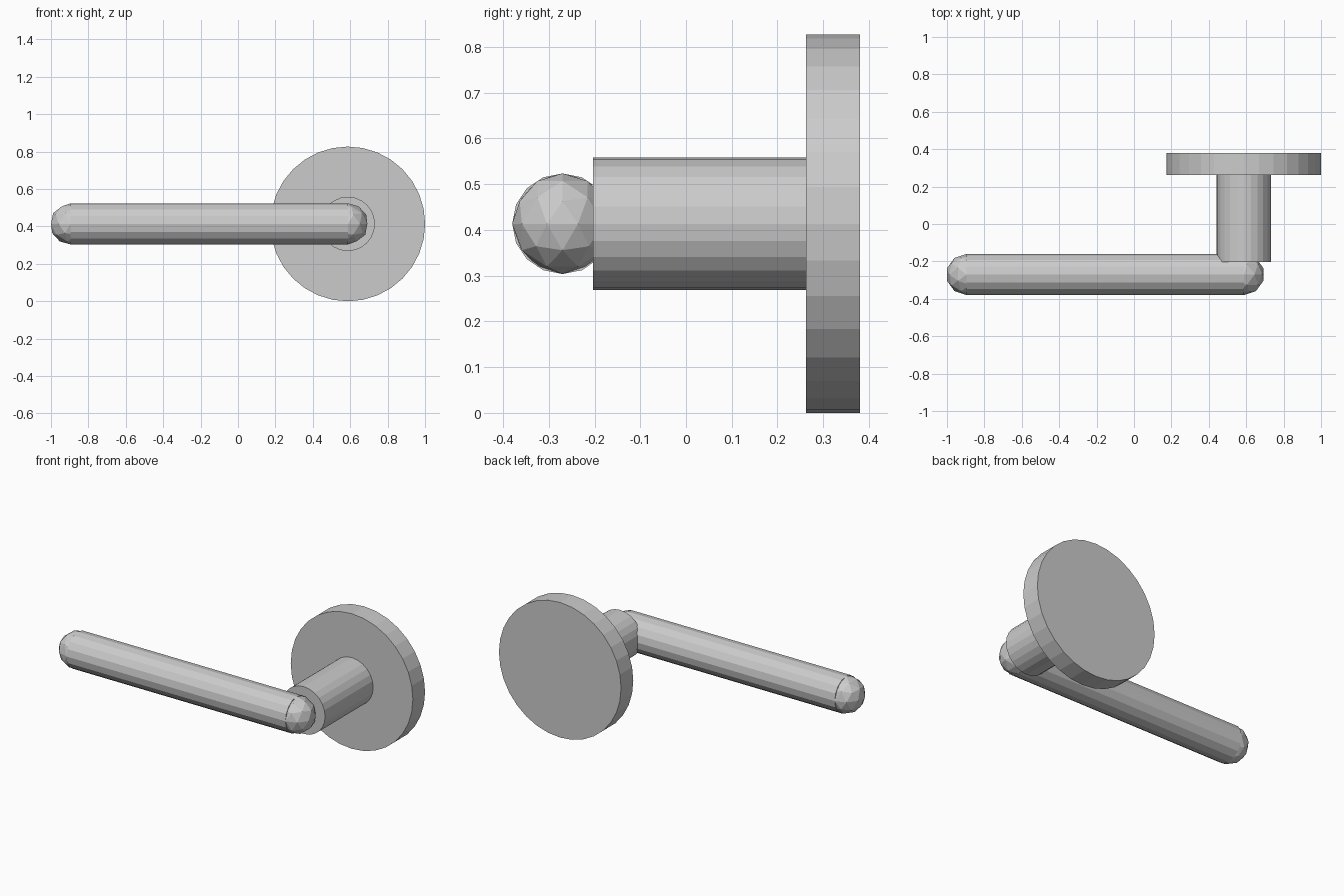
import bpy
from math import pi

if "Cube" in bpy.data.objects:
    bpy.data.objects.remove(bpy.data.objects["Cube"])

HX, HZ = 0.587, 0.4135      # spindle axis
LEVER_Y, LEVER_R = -0.27, 0.11
TIP_X = -0.895


def cylinder(name, radius, sides, length, centre, rotation):
    bpy.ops.mesh.primitive_cylinder_add(vertices=sides, radius=radius, depth=length,
                                        location=centre, rotation=rotation)
    bpy.context.object.name = name


def cylinder_y(name, radius, sides, y0, y1):
    cylinder(name, radius, sides, y1 - y0, (HX, (y0 + y1) / 2, HZ), (pi / 2, 0, 0))


# Round wall plate and the neck standing out from it
cylinder_y("wall_plate", 0.4135, 32, 0.262, 0.38)
cylinder_y("neck", 0.145, 24, -0.203, 0.265)

# Lever bar
cylinder("lever_bar", LEVER_R, 16, HX - TIP_X,
         ((HX + TIP_X) / 2, LEVER_Y, HZ), (0, pi / 2, 0))

# Faceted round ends of the lever
for name, x in (("lever_tip", TIP_X), ("lever_knuckle", HX)):
    bpy.ops.mesh.primitive_ico_sphere_add(subdivisions=2, radius=LEVER_R,
                                          location=(x, LEVER_Y, HZ))
    bpy.context.object.name = name
